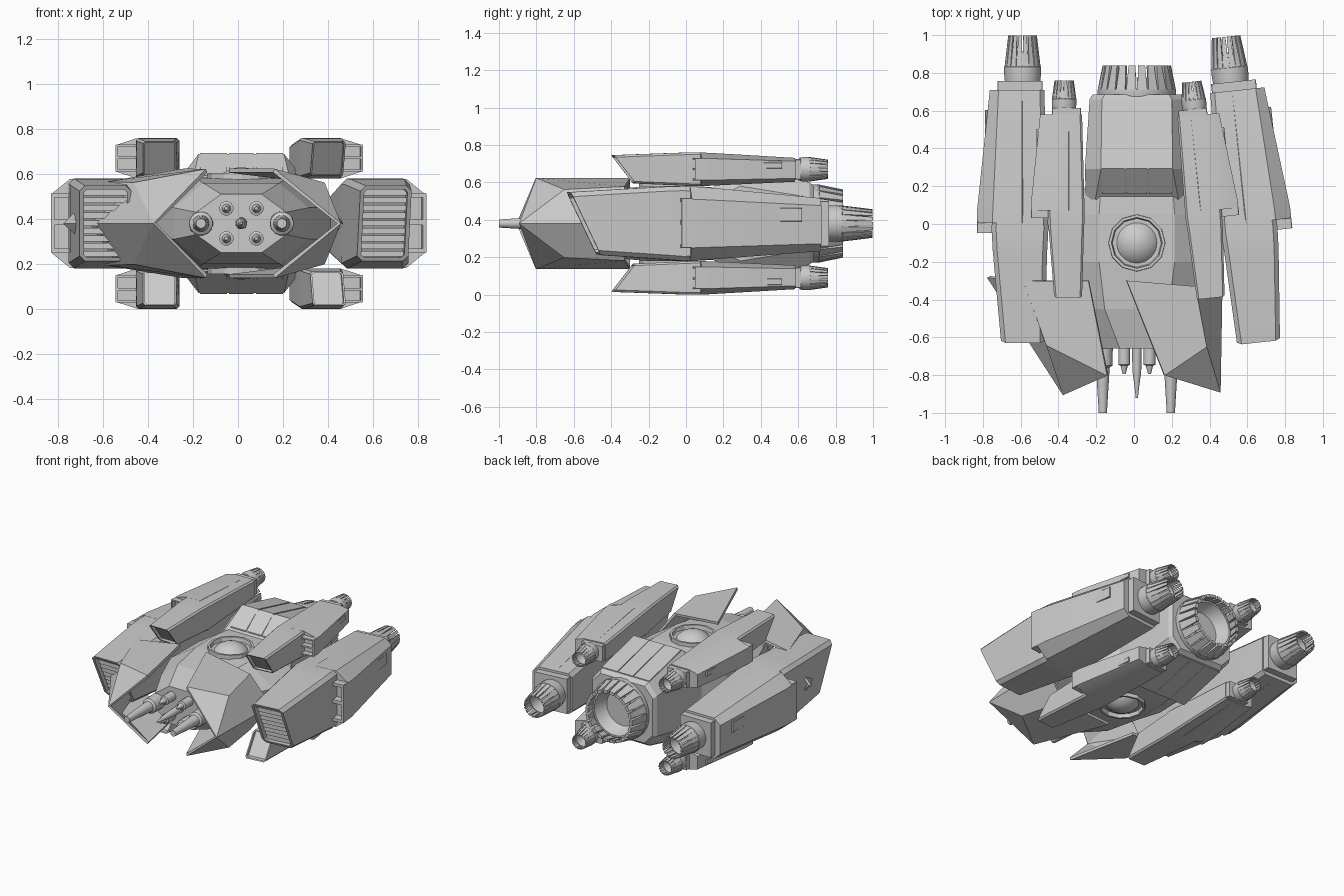
import bpy, bmesh, math
from mathutils import Matrix, Vector

if "Cube" in bpy.data.objects:
    bpy.data.objects.remove(bpy.data.objects["Cube"])

CX, ZC = 0.015, 0.38          # hull axis
I = Matrix.Identity(4)


def emit(bm, name, M=I, smooth=False):
    bm.transform(M)
    bmesh.ops.recalc_face_normals(bm, faces=bm.faces)
    me = bpy.data.meshes.new(name)
    bm.to_mesh(me)
    bm.free()
    ob = bpy.data.objects.new(name, me)
    bpy.context.collection.objects.link(ob)
    if smooth:
        bpy.context.view_layer.objects.active = ob
        ob.select_set(True)
        bpy.ops.object.shade_smooth_by_angle(angle=math.radians(35))
        ob.select_set(False)
    return ob


def loft(bm, rings, closed=False):
    """Skin rings of points; cap the ends, or join last to first if closed. Returns first cap."""
    vs = [[bm.verts.new(p) for p in r] for r in rings]
    n = len(vs[0])
    pairs = list(zip(vs, vs[1:])) + ([(vs[-1], vs[0])] if closed else [])
    for a, b in pairs:
        for i in range(n):
            bm.faces.new((a[i], a[(i + 1) % n], b[(i + 1) % n], b[i]))
    if closed:
        return None
    bm.faces.new(vs[-1])
    return bm.faces.new(vs[0][::-1])


def recess(bm, face, rim, depth):
    """Sink the middle of a front face into the body."""
    bm.normal_update()
    bmesh.ops.inset_region(bm, faces=[face], thickness=rim, use_even_offset=True)
    new = bmesh.ops.extrude_discrete_faces(bm, faces=[face])['faces'][0]
    bmesh.ops.translate(bm, verts=new.verts[:], vec=(0, depth, 0))


def rect(x0, x1, z0, z1, c, ytop, ybot, cx=None, cz=None):
    """Chamfered rectangle leaning in y; cx, cz set a larger chamfer on the outer side."""
    cx, cz = cx or c, cz or c
    pts = [(x0 + c, z0), (x1 - cx, z0), (x1, z0 + cz), (x1, z1 - cz),
           (x1 - cx, z1), (x0 + c, z1), (x0, z1 - c), (x0, z0 + c)]
    return [(x, ybot + (ytop - ybot) * (z - z0) / (z1 - z0), z) for x, z in pts]


def box(bm, x0, x1, y0, y1, z0, z1):
    loft(bm, [rect(x0, x1, z0, z1, 0.003, y, y) for y in (y0, y1)])


def circle(cx, cz, r, y, n):
    return [(cx + r * math.cos(2 * math.pi * (i + .5) / n), y,
             cz + r * math.sin(2 * math.pi * (i + .5) / n)) for i in range(n)]


def turned(bm, cx, cz, prof, n=24):
    """Turned part along y from (y, radius) pairs."""
    loft(bm, [circle(cx, cz, r, y, n) for y, r in prof])


def nozzle(name, cx, cz, y0, y1, r0, r1, n, M=I):
    """Collar, inner cup and a ring of separate tapering petals."""
    L, t = y1 - y0, r0 * 0.1
    bm = bmesh.new()
    turned(bm, cx, cz, [(y0 - L * .2, r0 * .96), (y0, r0), (y0 + L * .2, r0), (y0 + L * .22, r0 * .95),
                        (y0 + L * .6, r0 * .8), (y0 + L * .6, r0 * .74), (y0 + L * .05, r0 * .6),
                        (y0 - L * .2, r0 * .4)])
    emit(bm, name + "_cup", M, True)
    bm = bmesh.new()
    for k in range(n):
        a, h = 2 * math.pi * k / n, math.pi / n
        rings = []
        for y, r, w in ((y0 + L * .15, r0, .9), (y1, r1, .7)):
            rings.append([(cx + q * math.cos(a + s * h * w), y, cz + q * math.sin(a + s * h * w))
                          for q, s in ((r, -1), (r, 1), (r - t, 1), (r - t, -1))])
        loft(bm, rings)
    emit(bm, name + "_petals", M)


def pod(name, xi, W, y0, L, zc, H, side, nx, nr, nend, slats, M):
    """Engine nacelle: intake, bulged rear casing with side duct, and nozzle."""
    X = lambda u: xi + u * W
    Y = lambda t: y0 + t * L
    Z = lambda w: zc + w * H
    c = 0.12 * H
    back = .93 + (side - 1.15) * .9
    # front casing
    bm = bmesh.new()
    secs = [(0, .12, 0, .74, -.84, .84), (.36, .42, -.05, .88, -.98, .98), (.45, .45, -.07, .9, -1, 1),
            (1, 1, .0, .8, -.74, .68)]
    cap = loft(bm, [rect(X(a), X(b), Z(d), Z(e), c, Y(p), Y(q)) for p, q, a, b, d, e in secs])
    recess(bm, cap, H * .09, L * (.06 if slats else .03))
    emit(bm, name + "_casing", M, True)
    # intake slats
    if slats:
        bm = bmesh.new()
        for k in range(9):
            w = -.74 + k * .17
            yy = Y(.12 * (.84 - w) / 1.68) + L * .02
            box(bm, X(.05), X(.69), yy, yy + L * .03, Z(w), Z(w + .13))
        emit(bm, name + "_slats", M)
    # bulged rear casing blending into the side duct
    bm = bmesh.new()
    loft(bm, [rect(X(.3), X(side), Z(-.99), Z(.99), c, Y(.475), Y(.475), X(side) - X(.88), H * .34),
              rect(X(.3), X(side), Z(-.98), Z(.98), c, Y(.52), Y(.52), X(side) - X(.88), H * .34),
              rect(X(.3), X(back), Z(-.74), Z(.68), c, Y(1), Y(1), X(back) - X(.78), H * .2)])
    # duct window frame
    for a, b in ((-.66, -.56), (-.03, .09), (.58, .68)):
        box(bm, X(.85), X(side), Y(.435), Y(.48), Z(a), Z(b))
    box(bm, X(side - .05), X(side), Y(.435), Y(.48), Z(-.66), Z(.68))
    emit(bm, name + "_rear_casing", M, True)
    # side panel and rear mount
    bm = bmesh.new()
    px = X(side) - (X(side) - X(back)) * .7
    box(bm, px - .03, px + .004, Y(.77), Y(.92), Z(.05), Z(.42))
    box(bm, X(.03), X(.8), Y(.98), Y(1.035), Z(-.62), Z(.6))
    emit(bm, name + "_rear_mount", M)
    nozzle(name + "_nozzle", nx, zc, Y(1.0) + .06 * L, nend, nr, nr * .78, 18, M)


def turn(px, py, a):
    p = Vector((px, py, 0))
    return Matrix.Translation(p) @ Matrix.Rotation(a, 4, 'Z') @ Matrix.Translation(-p)


flip_x = Matrix.Diagonal((-1, 1, 1, 1))
flip_z = Matrix.Translation((0, 0, 2 * ZC)) @ Matrix.Diagonal((1, 1, -1, 1))

# nacelles: straight on the left, toed on the right
toe = math.radians(6.1)
for s, big, small in (("left", flip_x, flip_x), ("right", turn(.6, .03, toe), turn(.4, .15, toe))):
    pod(s + "_main_pod", .475, .31, -.63, 1.34, .38, .2, 1.15, .59, .098, .998, True, big)
    for lv, V in (("upper", I), ("lower", flip_z)):
        pod(f"{s}_{lv}_pod", .275, .2, -.39, .97, .67, .09, 1.35, .37, .066, .76, False, V @ small)


# central hull: octagonal sections (y, top half width, side half width, half height, shoulder)
def octa(y, t, m, h, k):
    return [(CX + x, y, ZC + z) for x, z in ((t, -h), (m, -k), (m, k), (t, h), (-t, h), (-m, k), (-m, -k), (-t, -h))]


bm = bmesh.new()
loft(bm, [octa(*s) for s in ((-.66, .09, .2, .13, .05), (-.45, .17, .3, .18, .07), (-.2, .2, .4, .2, .07),
                             (.05, .2, .36, .2, .1), (.2, .19, .27, .19, .12))])
emit(bm, "front_hull")
bm = bmesh.new()
loft(bm, [octa(*s) for s in ((.13, .22, .27, .18, .12), (.29, .19, .275, .31, .2), (.66, .185, .25, .22, .14),
                             (.685, .17, .235, .2, .13))])
emit(bm, "rear_hull")
for lv, V in (("upper", I), ("lower", flip_z)):
    # raised roof panels
    bm = bmesh.new()
    for a, b in ((-.185, -.065), (-.055, .055), (.065, .185)):
        loft(bm, [[(CX + a, y, z - .02), (CX + b, y, z - .02), (CX + b, y, z + .006), (CX + a, y, z + .006)]
                  for y, z in ((.16, .587), (.295, .688), (.65, .602))])
    emit(bm, lv + "_roof_panels", V)
    # dome in a faceted collar
    bm = bmesh.new()
    bmesh.ops.create_uvsphere(bm, u_segments=32, v_segments=16, radius=.14,
                              matrix=Matrix.Translation((CX, -.1, .49)))
    emit(bm, lv + "_dome", V, True)
    bm = bmesh.new()
    loft(bm, [[(CX + r * math.cos(math.pi * i / 6), -.1 + r * math.sin(math.pi * i / 6), z) for i in range(12)]
              for r, z in ((.152, .56), (.15, .605), (.135, .605), (.125, .56))], True)
    emit(bm, lv + "_dome_collar", V)
nozzle("main_nozzle", CX, ZC, .68, .84, .21, .182, 22)

# twin cannons
for s, sx in (("left", -1), ("right", 1)):
    bm = bmesh.new()
    turned(bm, CX + sx * .18, ZC, [(-1, .012), (-1, .022), (-.76, .037), (-.75, .052), (-.6, .055)], 16)
    emit(bm, s + "_cannon", I, True)
# barrel cluster round a centre spike
bm = bmesh.new()
turned(bm, CX, ZC, [(-.92, .006), (-.86, .013), (-.78, .024), (-.6, .028)], 12)
for dx in (-.067, .067):
    for dz in (-.067, .067):
        turned(bm, CX + dx, ZC + dz, [(-.795, .008), (-.75, .02), (-.745, .032), (-.6, .032)], 12)
emit(bm, "barrel_cluster", I, True)


# folded armour shells: inner front, tip, front fold, inner back, back fold, outer back
def shell(name, A, T, F, B, G, R):
    bm = bmesh.new()
    for sg in (1, -1):
        a, t, f, b, g, r = [bm.verts.new((x, y, ZC + sg * z)) for x, y, z in (A, T, F, B, G, R)]
        for q in ((a, t, f), (a, f, g, b), (t, r, g, f)):
            bm.faces.new(q)
    bmesh.ops.remove_doubles(bm, verts=bm.verts, dist=1e-4)
    ob = emit(bm, name)
    m = ob.modifiers.new("thickness", 'SOLIDIFY')
    m.thickness, m.offset = .018, 0


shell("right_armour_shell", (.16, -.8, .235), (.45, -.89, 0), (.38, -.65, .175),
      (-.04, -.3, .235), (.32, -.33, .19), (.46, -.3, 0))
shell("left_armour_shell", (-.14, -.8, .235), (-.37, -.9, 0), (-.46, -.64, .175),
      (-.24, -.3, .235), (-.58, -.3, .18), (-.77, -.28, 0))
